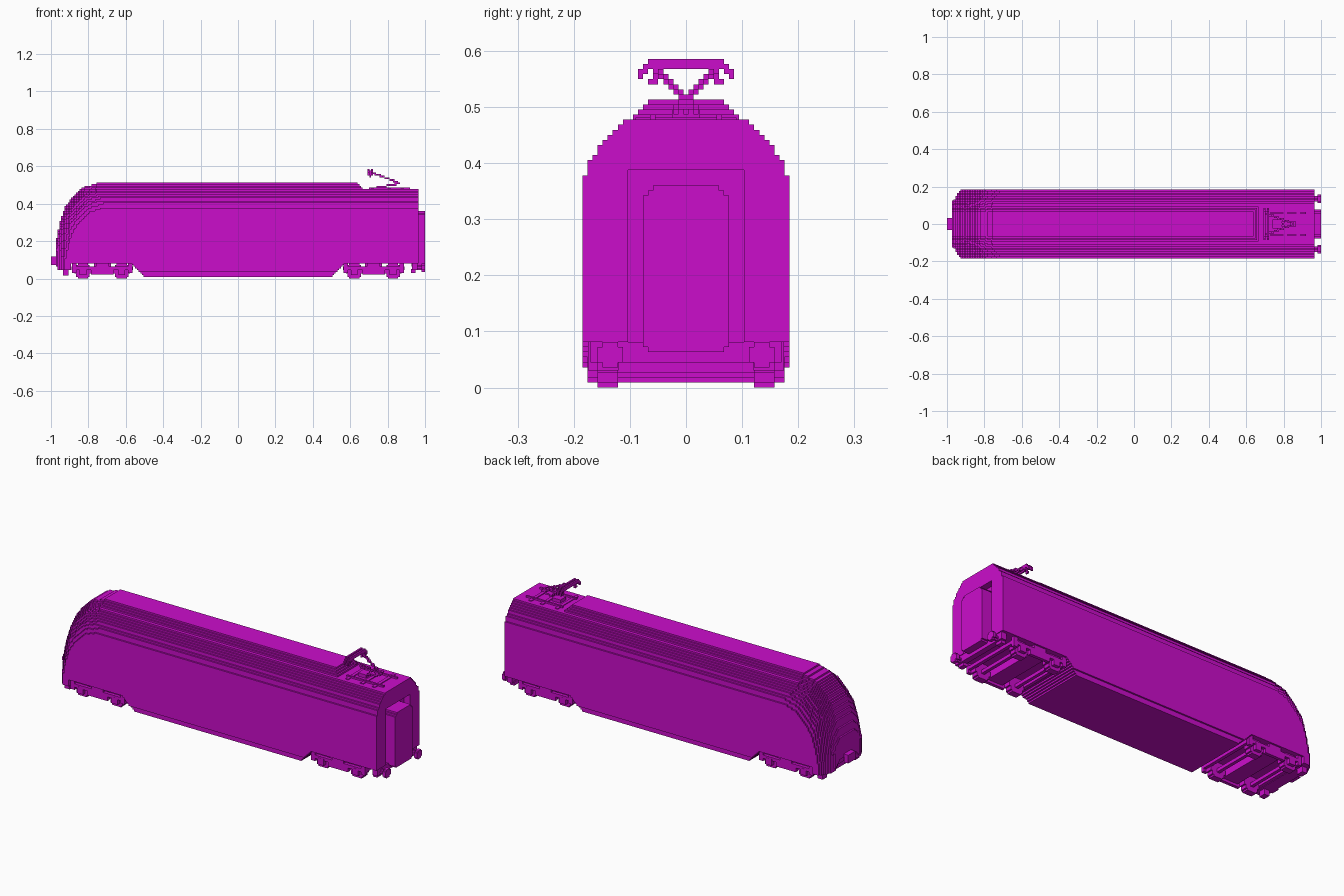
import bpy, bmesh, math

if "Cube" in bpy.data.objects:
    bpy.data.objects.remove(bpy.data.objects["Cube"], do_unlink=True)

V = 2 / 222          # block size
magenta = bpy.data.materials.new("magenta")
magenta.use_nodes = True
COL = (0.6, 0.004, 0.6, 1)
magenta.diffuse_color = COL
magenta.node_tree.nodes["Principled BSDF"].inputs["Base Color"].default_value = COL


def snap(a):
    return round(a / V) * V


def interp(pts, t):
    """Piecewise linear lookup in ascending (t, value) pairs."""
    if t <= pts[0][0]:
        return pts[0][1]
    for (a, va), (b, vb) in zip(pts, pts[1:]):
        if t <= b:
            return va + (vb - va) * (t - a) / (b - a)
    return pts[-1][1]


def finish(name, bm):
    bmesh.ops.recalc_face_normals(bm, faces=bm.faces)
    me = bpy.data.meshes.new(name)
    bm.to_mesh(me)
    bm.free()
    me.materials.append(magenta)
    ob = bpy.data.objects.new(name, me)
    bpy.context.collection.objects.link(ob)
    return ob


def layered(name, span, k0, k1):
    """Stack of stepped slabs; span(y, z) gives the x range of each column."""
    bm = bmesh.new()

    def slab(cols, ka, kb):
        left, right = [], []
        for j, a, b in cols:
            for y in ((j - .5) * V, (j + .5) * V):
                left.append((a, y))
                right.append((b, y))
        loop = []
        ring = right + left[::-1]
        for n, p in enumerate(ring):      # keep only the corners
            q, r = ring[n - 1], ring[(n + 1) % len(ring)]
            if not (p == q or (q[0] == p[0] == r[0])):
                loop.append(p)
        lo = [bm.verts.new((x, y, ka * V)) for x, y in loop]
        hi = [bm.verts.new((x, y, kb * V)) for x, y in loop]
        bm.faces.new(lo[::-1])
        bm.faces.new(hi)
        for n in range(len(lo)):
            m = (n + 1) % len(lo)
            bm.faces.new((lo[n], lo[m], hi[m], hi[n]))

    last, start = None, k0
    for k in range(k0, k1 + 1):
        cols = []
        if k < k1:
            for j in range(-20, 21):
                s = span(abs(j) * V, (k + .5) * V)
                if s:
                    cols.append((j, snap(s[0]), snap(s[1])))
        if cols != last:
            if last:
                slab(last, start, k)
            last, start = cols, k
    return finish(name, bm)


def blocks(name, cells):
    """Skin of a set of grid cells (i, j, k)."""
    bm, verts = bmesh.new(), {}

    def vert(c):
        if c not in verts:
            verts[c] = bm.verts.new((c[0] * V, (c[1] - .5) * V, c[2] * V))
        return verts[c]
    for c in cells:
        for ax in range(3):
            for s in (0, 1):
                n = list(c)
                n[ax] += 2 * s - 1
                if tuple(n) in cells:
                    continue
                quad = []
                for u, w in ((0, 0), (1, 0), (1, 1), (0, 1)):
                    p = list(c)
                    p[ax] += s
                    p[(ax + 1) % 3] += u
                    p[(ax + 2) % 3] += w
                    quad.append(vert(tuple(p)))
                bm.faces.new(quad if s else quad[::-1])
    return finish(name, bm)


def box(name, x0, x1, y0, y1, z0, z1):
    bm = bmesh.new()
    bmesh.ops.create_cube(bm, size=1)
    for v in bm.verts:
        v.co = [(a + b) / 2 + c * (b - a) for c, (a, b) in
                zip(v.co, ((x0, x1), (y0, y1), (z0, z1)))]
    return finish(name, bm)


def line(p, q):
    n = int(max(abs(b - a) for a, b in zip(p, q)) / V * 2) + 1
    pts = [[a + (b - a) * t / n for a, b in zip(p, q)] for t in range(n + 1)]
    return {(math.floor(x / V), round(y / V), math.floor(z / V)) for x, y, z in pts}


# Body shell: arched section, swept-back nose, flat rear with door recess
TOP = 0.507
ARCH = [(.066, TOP), (.08, .49), (.10, .475), (.125, .46), (.143, .44),
        (.16, .42), (.173, .395), (.184, .37)]
NOSE = [(.04, -.95), (.10, -.97), (.21, -.97), (.30, -.952), (.385, -.925),
        (.44, -.88), (.487, -.83), (.507, -.76)]
CORNER = [(.10, 0), (.13, .008), (.165, .03), (.184, .045)]


def nose_x(y, z):
    return interp(NOSE, z + TOP - interp(ARCH, y)) + interp(CORNER, y)


def body(y, z):
    if z > interp(ARCH, y) + .003:
        return None
    end = .96
    if z > .474:
        end = .675 - (z - .474)
    elif y < .104 and z < .385:
        end = .93
    return nose_x(y, z), end


layered("body_shell", body, 9, 57)
layered("nose_apron", lambda y, z: (nose_x(y, z), -.895), 5, 9)
layered("side_skirt", lambda y, z: (-.495 - z, .495 + z)
        if y < (.185 if z > .036 else .175) else None, 1, 9)
box("rear_beam", .93, .96, -.17, .17, .045, .081)

# Rear gangway with stepped corners
layered("gangway", lambda y, z: (.925, 1.0)
        if y < .079 - max(0, .02 - min(z - .06, .358 - z)) else None, 7, 40)

# Rear lamps, buffers and nose fittings
for s, side in ((1, "left"), (-1, "right")):
    y = s * .085
    box("rear_lamp_" + side, .958, .963, y - .0045, y + .0045, .437, .446)
    j0 = s * 15
    cells = {(i, j0 + a, 6 + b) for i in range(106, 111) for a in range(-2, 3)
             for b in range(-2, 3) if abs(a) + abs(b) < (4 if i > 108 else 2)}
    blocks("buffer_" + side, cells)
    yy = sorted((s * .12, s * .158))
    box("rail_guard_" + side, -.935, -.905, yy[0], yy[1], .015, .05)
    box("rear_guard_" + side, .925, .95, yy[0], yy[1], .03, .05)
    yy = sorted((s * .09, s * .125))
    box("headlight_" + side, -.973, -.95, yy[0], yy[1], .145, .163)
box("coupler_shank", -.985, -.94, -.018, .018, .081, .108)
box("coupler_head", -1.0, -.973, -.031, .031, .072, .117)

# Bogies: round block wheels, axles and framing
for cx, end in ((-.725, "nose"), (.725, "rear")):
    for n, wx in enumerate((cx - .105, cx + .105)):
        ci = round(wx / V)
        disc = {(ci + a, k) for a in range(-5, 5) for k in range(9)
                if math.hypot(a + .5, k - 4) < 4.75}
        wheels = {(i, s * j, k) for i, k in disc for j in range(14, 18) for s in (1, -1)}
        axle = {(i, j, k) for i in (ci - 1, ci) for j in range(-13, 14) for k in (3, 4)}
        hub = {(ci + a, s * j, k) for a in range(-2, 2) for j in (18, 19)
               for k in range(2, 6) for s in (1, -1)}
        blocks(f"wheelset_{end}_{n + 1}", wheels | axle | hub)
    for s, side in ((1, "left"), (-1, "right")):
        y0, y1 = sorted((s * .158, s * .175))
        name = f"bogie_{end}_{side}_"
        box(name + "side_frame", cx - .16, cx + .16, y0, y1, .045, .063)
        box(name + "low_bar", cx - .06, cx + .06, y0, y1, .022, .045)
        box(name + "spring", cx - .035, cx + .035, y0, y1, .063, .083)
        for t, e in ((-1, "front"), (1, "back")):
            ex = cx + t * .15
            box(name + e + "_step", ex - .012, ex + .012, y0, y1, .03, .083)
    box(f"bogie_{end}_transom", cx - .045, cx + .045, -.158, .158, .036, .083)
    for t, e in ((-1, "front"), (1, "back")):
        ex = cx + t * .155
        box(f"bogie_{end}_{e}_crossbar", ex - .009, ex + .009, -.158, .158, .045, .063)

# Pantograph base frame on the lowered roof
DECK = 52 * V + .009
for s, side in ((1, "left"), (-1, "right")):
    y0, y1 = sorted((s * .054, s * .064))
    box("roof_rail_" + side, .70, .92, y0, y1, .468, DECK + .009)
for n, x in enumerate((.71, .80, .87)):
    box(f"roof_crossbar_{n + 1}", x, x + .018, -.09, .09, .468, DECK + .004)
box("pantograph_mount", .74, .79, -.025, .025, .468, DECK + .018)

# Pantograph arms and collector head
arms = line((.75, 0, .488), (.86, 0, .508)) | line((.75, .018, .488), (.86, .009, .508))
arms |= line((.75, -.018, .488), (.86, -.009, .508))
for s in (1, -1):
    arms |= line((.86, 0, .512), (.72, s * .05, .565))
    arms |= line((.72, s * .05, .565), (.70, s * .05, .572))
    arms |= line((.71, s * .05, .546), (.71, s * .064, .546))
    arms |= line((.71, s * .05, .546), (.71, s * .05, .572))
blocks("pantograph_arms", arms)
head = set()
for x in (.697, .72):
    for z in (.569, .579):
        head |= line((x, -.066, z), (x, .066, z))
    for s in (1, -1):
        head |= line((x, s * .072, .569), (x, s * .082, .56))
        head |= line((x, s * .082, .56), (x, s * .082, .551))
blocks("collector_head", head)
